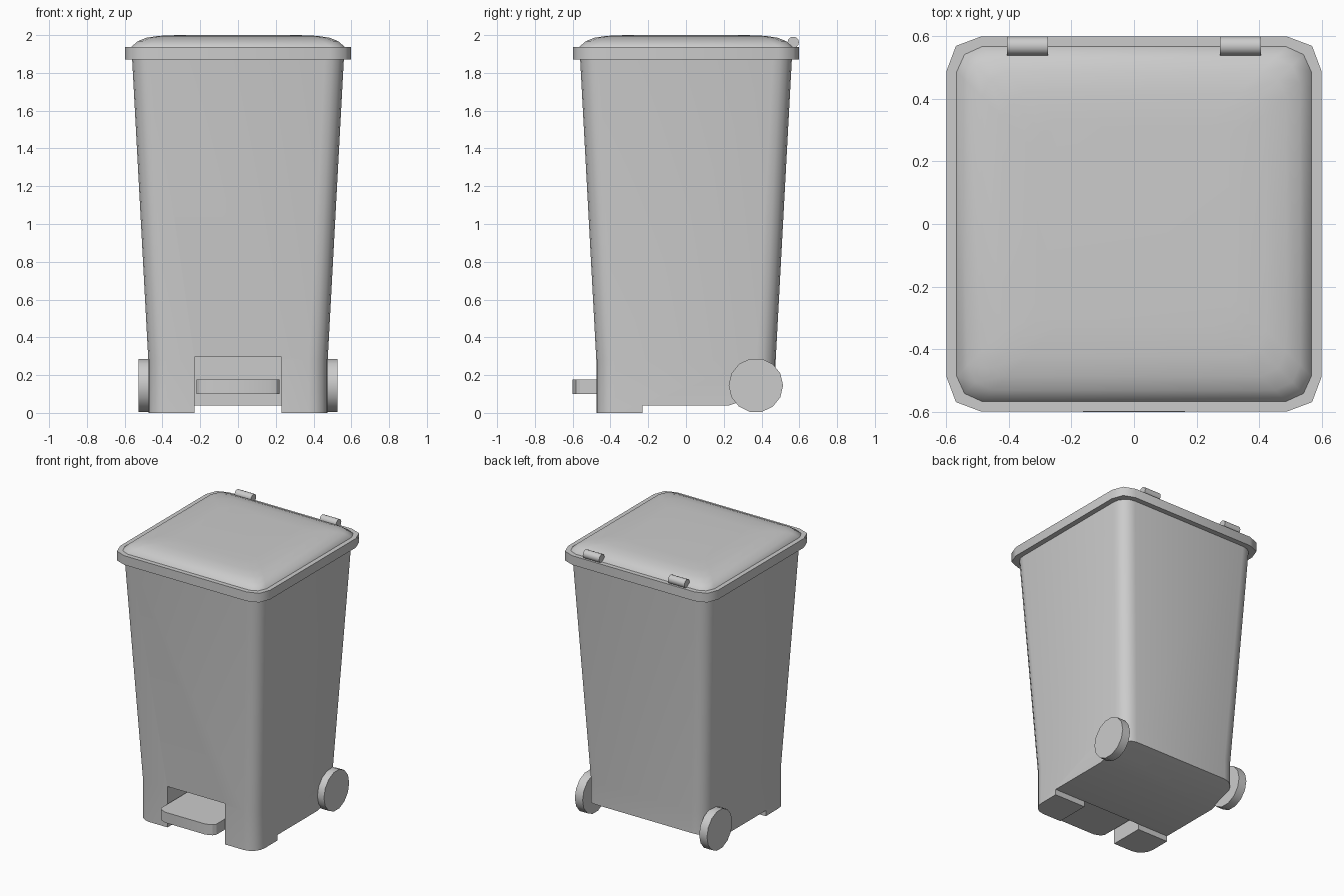
import bpy, bmesh, math
from mathutils import Matrix

if "Cube" in bpy.data.objects:
    bpy.data.objects.remove(bpy.data.objects["Cube"])


def finish(bm, name, angle=50):
    bmesh.ops.recalc_face_normals(bm, faces=bm.faces[:])
    me = bpy.data.meshes.new(name)
    bm.to_mesh(me)
    bm.free()
    ob = bpy.data.objects.new(name, me)
    bpy.context.collection.objects.link(ob)
    smooth(ob, angle)
    return ob


def smooth(ob, angle):
    bpy.ops.object.select_all(action='DESELECT')
    ob.select_set(True)
    bpy.context.view_layer.objects.active = ob
    bpy.ops.object.shade_smooth_by_angle(angle=math.radians(angle))


def square(h, corner):
    """Square outline of half-size h; corner lists insets from (h, h)."""
    pts = []
    for k in range(4):
        c, s = round(math.cos(k * math.pi / 2)), round(math.sin(k * math.pi / 2))
        for ix, iy in corner:
            x, y = h - ix, h - iy
            pts.append((c * x - s * y, s * x + c * y))
    return pts


def loft(name, rings, corner, angle):
    bm = bmesh.new()
    loops = [[bm.verts.new((x, y, z)) for x, y in square(h, corner)] for h, z in rings]
    n = len(loops[0])
    for a, b in zip(loops, loops[1:]):
        for i in range(n):
            j = (i + 1) % n
            bm.faces.new((a[i], a[j], b[j], b[i]))
    bm.faces.new(loops[0][::-1])
    bm.faces.new(loops[-1])
    return finish(bm, name, angle)


def prism(name, pts, vec):
    """Extrude a flat outline along vec."""
    bm = bmesh.new()
    f = bm.faces.new([bm.verts.new(p) for p in pts])
    g = bmesh.ops.extrude_face_region(bm, geom=[f])
    bmesh.ops.translate(bm, vec=vec, verts=[v for v in g['geom'] if isinstance(v, bmesh.types.BMVert)])
    return finish(bm, name, 30)


def cylinder_x(name, x0, x1, y, z, r, sides):
    bm = bmesh.new()
    m = Matrix.Translation(((x0 + x1) / 2, y, z)) @ Matrix.Rotation(math.pi / 2, 4, 'Y')
    bmesh.ops.create_cone(bm, cap_ends=True, segments=sides, radius1=r, radius2=r,
                          depth=abs(x1 - x0), matrix=m)
    return finish(bm, name, 40)


# tapered bin body with rounded corners
R = 0.1
round_corner = [(R * (1 - math.cos(a)), R * (1 - math.sin(a)))
                for a in [i * math.pi / 8 for i in range(5)]]
body = loft("bin_body", [(0.475, 0), (0.475, 0.28), (0.562, 1.9)], round_corner, 50)

# cut the pedal recess, and the raised underside that leaves two front feet
recess = prism("recess_cutter", [(-0.23, -0.8, -0.1), (0.23, -0.8, -0.1),
                                 (0.23, -0.23, -0.1), (-0.23, -0.23, -0.1)], (0, 0, 0.395))
under = prism("underside_cutter", [(-0.8, y, z) for y, z in
              [(-0.23, -0.1), (-0.23, 0.04), (0.23, 0.04), (0.5, 0.13), (0.7, 0.13), (0.7, -0.1)]],
              (1.6, 0, 0))
for cutter in (recess, under):
    cutter.hide_render = True
    mod = body.modifiers.new("cut", 'BOOLEAN')
    mod.operation = 'DIFFERENCE'
    mod.solver = 'EXACT'
    mod.object = cutter
    bpy.context.view_layer.objects.active = body
    bpy.ops.object.modifier_apply(modifier=mod.name)
    bpy.data.objects.remove(cutter)
smooth(body, 30)

# lid rim and domed lid top
lid_corner = [(0, 0.11), (0.03, 0.03), (0.11, 0)]
loft("lid_rim", [(0.598, 1.87), (0.598, 1.936)], lid_corner, 55)
dome_corner = [(0, 0.08), (0.025, 0.025), (0.08, 0)]
loft("lid_dome", [(0.567, 1.93), (0.565, 1.938), (0.53, 1.968), (0.485, 1.986),
                  (0.42, 1.996), (0.32, 2.0)], dome_corner, 60)

# foot pedal with clipped front corners
prism("foot_pedal", [(-0.22, -0.22, 0.1), (-0.22, -0.56, 0.1), (-0.205, -0.582, 0.1),
                     (-0.16, -0.6, 0.1), (0.16, -0.6, 0.1), (0.205, -0.582, 0.1),
                     (0.22, -0.56, 0.1), (0.22, -0.22, 0.1)], (0, 0, 0.076))

# wheels and lid hinges on both sides
for side, s in (("left", -1), ("right", 1)):
    cylinder_x("wheel_" + side, s * 0.465, s * 0.527, 0.37, 0.146, 0.144, 14)
    cylinder_x("hinge_" + side, s * 0.274, s * 0.405, 0.568, 1.962, 0.03, 14)
